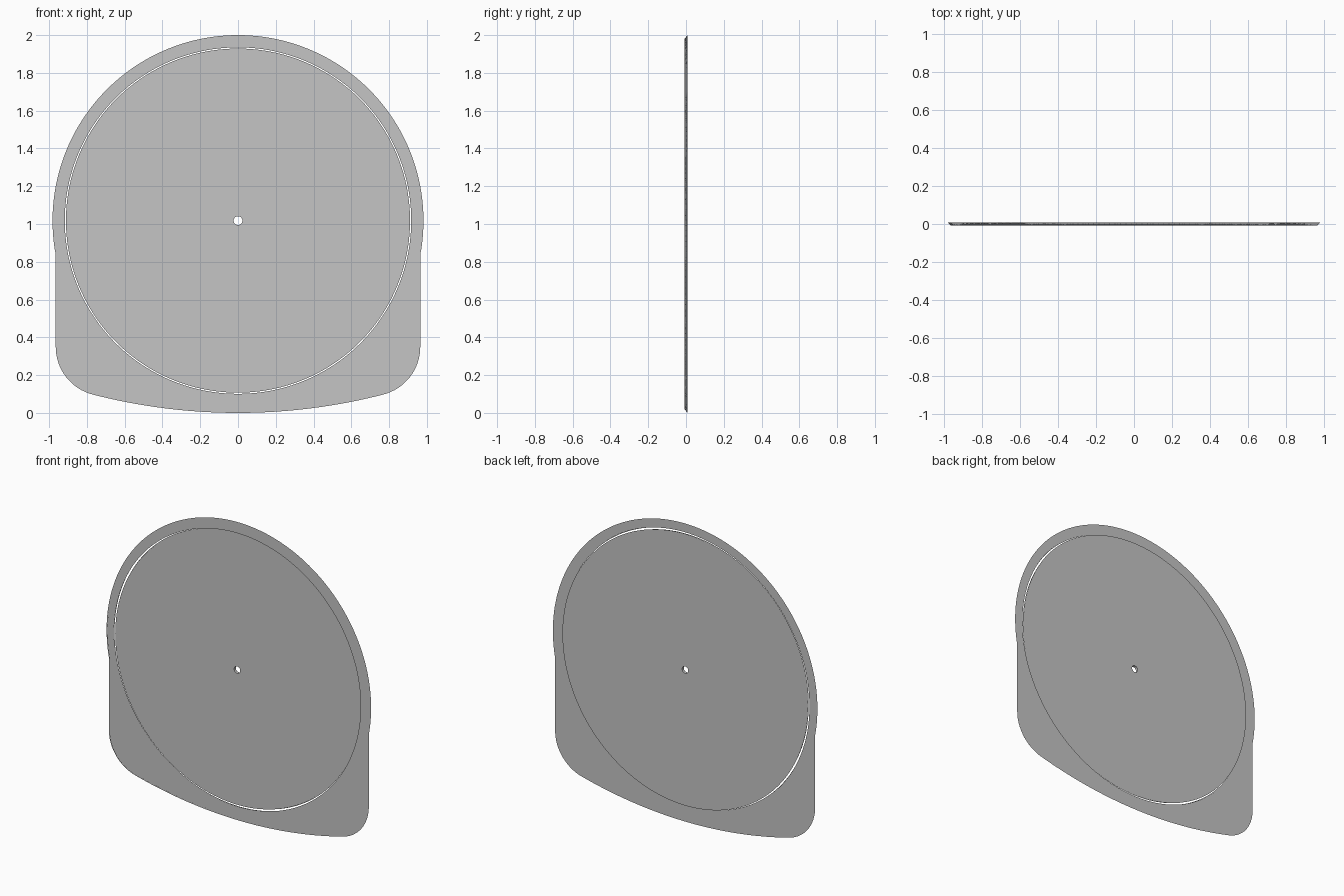
import bpy, bmesh, math

if "Cube" in bpy.data.objects:
    bpy.data.objects.remove(bpy.data.objects["Cube"])

CZ = 1.018          # height of the disc centre
T = 0.009           # half thickness
R, SIDE, FILLET, BASE_R = 0.982, 0.965, 0.26, 3.09

grey = bpy.data.materials.new("light_grey")
grey.diffuse_color = (0.56, 0.56, 0.56, 1)
grey.use_nodes = True
grey.node_tree.nodes["Principled BSDF"].inputs["Base Color"].default_value = grey.diffuse_color


def arc(cx, cz, r, a0, a1, n):
    return [(cx + r * math.cos(a0 + (a1 - a0) * i / n),
             cz + r * math.sin(a0 + (a1 - a0) * i / n)) for i in range(n)]


def outline(d):
    """Closed plate outline, inset by d."""
    r, s, f, b = R - d, SIDE - d, FILLET - d, BASE_R - d
    fx = SIDE - FILLET
    fz = BASE_R - math.sqrt((BASE_R - FILLET) ** 2 - fx ** 2)
    join = math.acos(s / r)
    z_join = CZ - r * math.sin(join)
    tangent = math.atan2(fz - BASE_R, fx)
    half = arc(0, CZ, r, math.pi / 2, -join, 60)
    half += [(s, z_join + (fz - z_join) * i / 16) for i in range(16)]
    half += arc(fx, fz, f, 0, tangent, 16)
    half += arc(0, BASE_R, b, tangent, -math.pi / 2, 24)
    half.append((0, BASE_R - b))
    return half + [(-x, z) for x, z in half[-2:0:-1]]


def circle(r, like):
    """Circle whose points sit at the same angles as another loop."""
    out = []
    for x, z in like:
        a = math.atan2(z - CZ, x)
        out.append((r * math.cos(a), CZ + r * math.sin(a)))
    return out


def ring_solid(name, loops):
    """Join (points, y) loops one after another into a closed ring."""
    bm = bmesh.new()
    rows = [[bm.verts.new((x, y, z)) for x, z in pts] for pts, y in loops]
    n = len(rows[0])
    for k, a in enumerate(rows):
        b = rows[(k + 1) % len(rows)]
        for i in range(n):
            j = (i + 1) % n
            bm.faces.new((a[i], a[j], b[j], b[i])).smooth = True
    bmesh.ops.recalc_face_normals(bm, faces=bm.faces)
    me = bpy.data.meshes.new(name)
    bm.to_mesh(me)
    bm.free()
    me.materials.append(grey)
    # Soft rims: slanted edges shade like the flat side they face
    normals = [(0, 0, 0)] * len(me.loops)
    for p in me.polygons:
        for li in p.loop_indices:
            ny = p.normal.y
            normals[li] = (0, math.copysign(1, ny), 0) if abs(ny) > 0.1 else tuple(p.normal)
    me.normals_split_custom_set(normals)
    ob = bpy.data.objects.new(name, me)
    bpy.context.collection.objects.link(ob)


# Surrounding plate: chamfered rim, slightly conical opening
back = outline(0)
ring_solid("frame_plate", [(back, T), (outline(0.02), -T),
                           (circle(0.917, back), -T), (circle(0.923, back), T)])

# Round disc with a small centre hole, separated by a thin gap
even = arc(0, CZ, 1, 0, 2 * math.pi, 160)
ring_solid("round_disc", [(circle(0.911, even), T), (circle(0.905, even), -T),
                          (circle(0.023, even), -T), (circle(0.023, even), T)])
